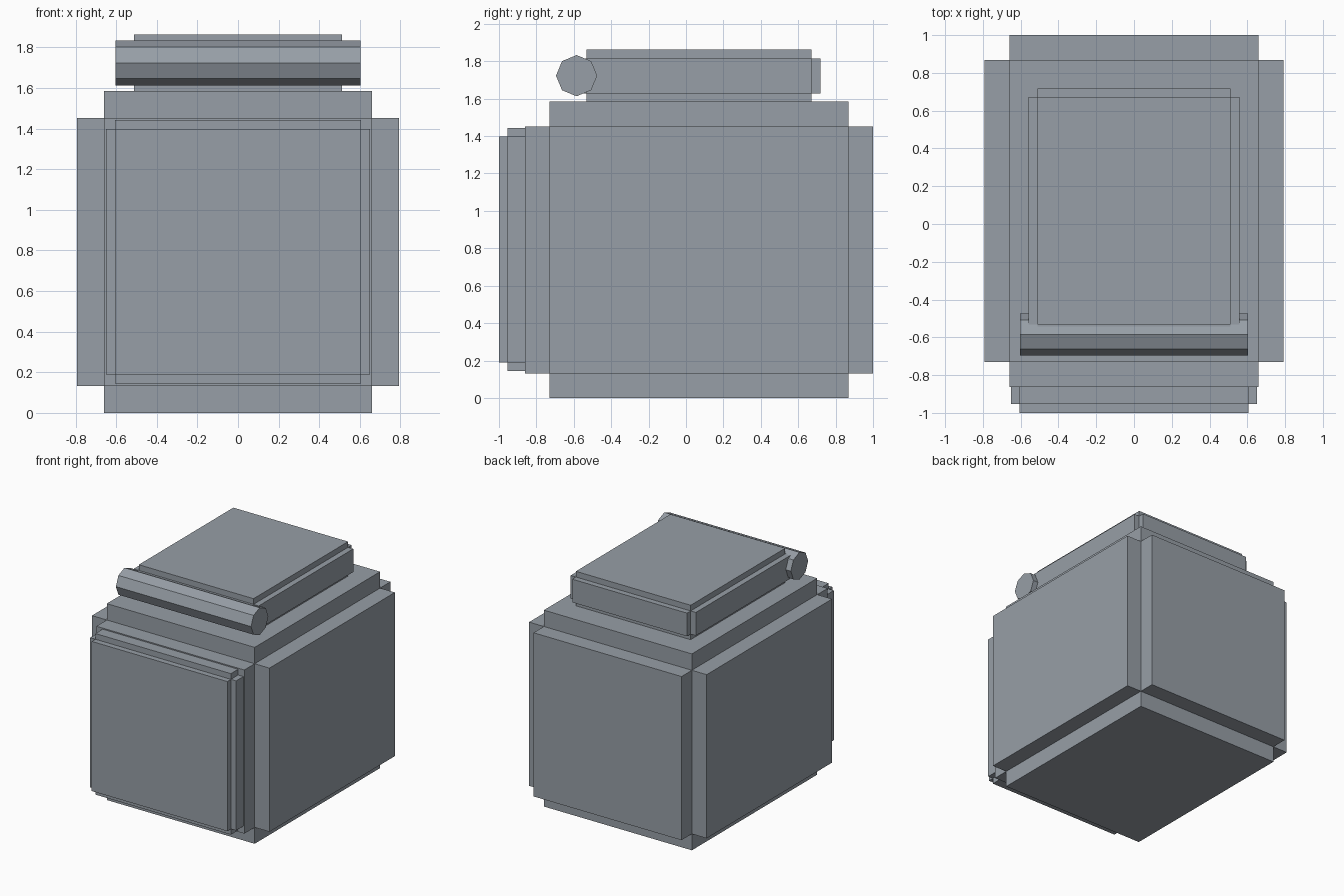
import bpy, bmesh, math
from mathutils import Vector, Matrix

if "Cube" in bpy.data.objects:
    bpy.data.objects.remove(bpy.data.objects["Cube"])

# Dark blue-grey cloth shared by all parts
cloth = bpy.data.materials.new("slate_cloth")
cloth.diffuse_color = (0.31, 0.345, 0.385, 1)
cloth.use_nodes = True
cloth.node_tree.nodes["Principled BSDF"].inputs["Base Color"].default_value = cloth.diffuse_color


def finish(name, bm):
    bmesh.ops.recalc_face_normals(bm, faces=bm.faces[:])
    mesh = bpy.data.meshes.new(name)
    bm.to_mesh(mesh)
    bm.free()
    mesh.materials.append(cloth)
    obj = bpy.data.objects.new(name, mesh)
    bpy.context.collection.objects.link(obj)
    return obj


def stepped_box(name, half_x, y, z, step):
    """Core box with each of its six faces pushed out by step, leaving notched edges."""
    size = Vector((2 * half_x, y[1] - y[0], z[1] - z[0]))
    centre = Vector((0, (y[0] + y[1]) / 2, (z[0] + z[1]) / 2))
    bm = bmesh.new()
    bmesh.ops.create_cube(bm, size=1, matrix=Matrix.Translation(centre) @ Matrix.Diagonal(size.to_4d()))
    bm.normal_update()
    caps = bmesh.ops.extrude_discrete_faces(bm, faces=bm.faces[:])["faces"]
    bm.normal_update()
    for face in caps:
        offset = face.normal * step
        bmesh.ops.translate(bm, verts=face.verts[:], vec=offset)
    return finish(name, bm)


# Main bag body
stepped_box("body", 0.66, (-0.73, 0.868), (0.132, 1.452), 0.132)

# Front panel, set slightly into the body
stepped_box("front_panel", 0.605, (-0.954, -0.84), (0.19, 1.397), 0.046)

# Lid resting on the body
stepped_box("lid", 0.512, (-0.533, 0.672), (1.629, 1.816), 0.046)

# Eight-sided roll along the front edge of the lid
bm = bmesh.new()
bmesh.ops.create_cone(
    bm, cap_ends=True, segments=8, radius1=0.11, radius2=0.11, depth=1.206,
    matrix=Matrix.Translation((0, -0.585, 1.723)) @ Matrix.Rotation(math.pi / 2, 4, "Y"))
finish("front_roll", bm)
